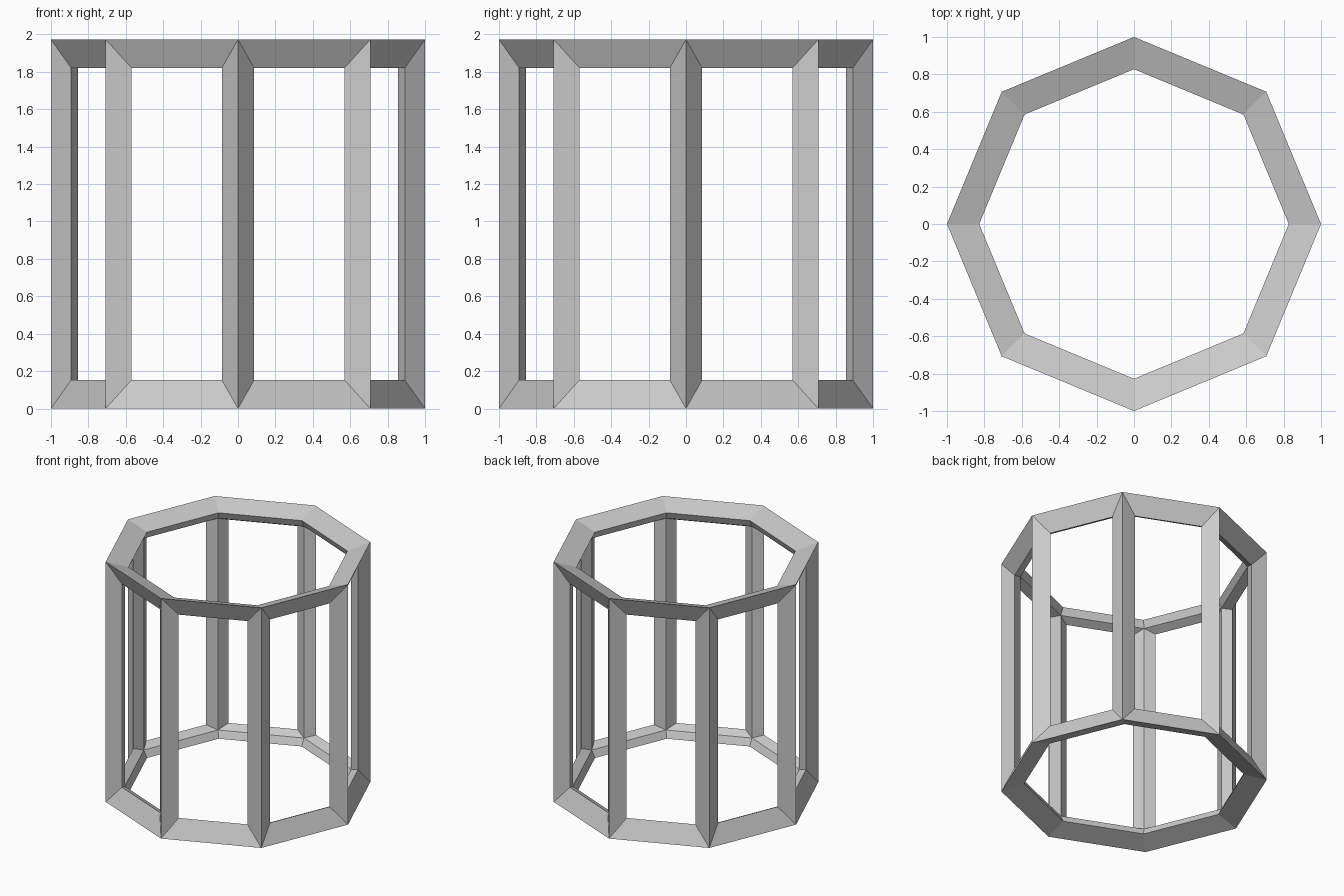
import bpy, bmesh, math
from mathutils import Vector

if "Cube" in bpy.data.objects:
    bpy.data.objects.remove(bpy.data.objects["Cube"])

R = 0.928          # base octagonal prism: radius = half height
T = 0.1 * R        # bar thickness (inset in the faces, offset along the normals)
Z0 = R + 0.0584    # lifts the lowest corner to z = 0

# Base octagonal prism with capped ends
base = bmesh.new()
bmesh.ops.create_cone(base, cap_ends=True, segments=8, radius1=R, radius2=R, depth=2 * R)
bmesh.ops.recalc_face_normals(base, faces=base.faces)
base.normal_update()

# Mitred bars along each edge: outer ridge, face-plane edges, inner ridge
bm = bmesh.new()
outer = {v.index: bm.verts.new(v.co + v.normal * T) for v in base.verts}
inner = {v.index: bm.verts.new(v.co - v.normal * T) for v in base.verts}
for f in base.faces:
    inset = {}
    for l in f.loops:
        a = (l.link_loop_next.vert.co - l.vert.co).normalized()
        b = (l.link_loop_prev.vert.co - l.vert.co).normalized()
        step = (a + b).normalized() * T / math.sin(a.angle(b) / 2)
        inset[l.vert.index] = bm.verts.new(l.vert.co + step)
    for l in f.loops:
        i, j = l.vert.index, l.link_loop_next.vert.index
        bm.faces.new((outer[i], outer[j], inset[j], inset[i]))
        bm.faces.new((inset[i], inset[j], inner[j], inner[i]))
base.free()

bmesh.ops.translate(bm, verts=bm.verts, vec=Vector((0, 0, Z0)))
bmesh.ops.recalc_face_normals(bm, faces=bm.faces)
mesh = bpy.data.meshes.new("octagonal_frame")
bm.to_mesh(mesh)
bm.free()
bpy.context.collection.objects.link(bpy.data.objects.new("octagonal_frame", mesh))

# Turn so that corners point along the x and y axes, and settle exactly on the floor
low = min(v.co.z for v in mesh.vertices)
for v in mesh.vertices:
    v.co.z -= low
